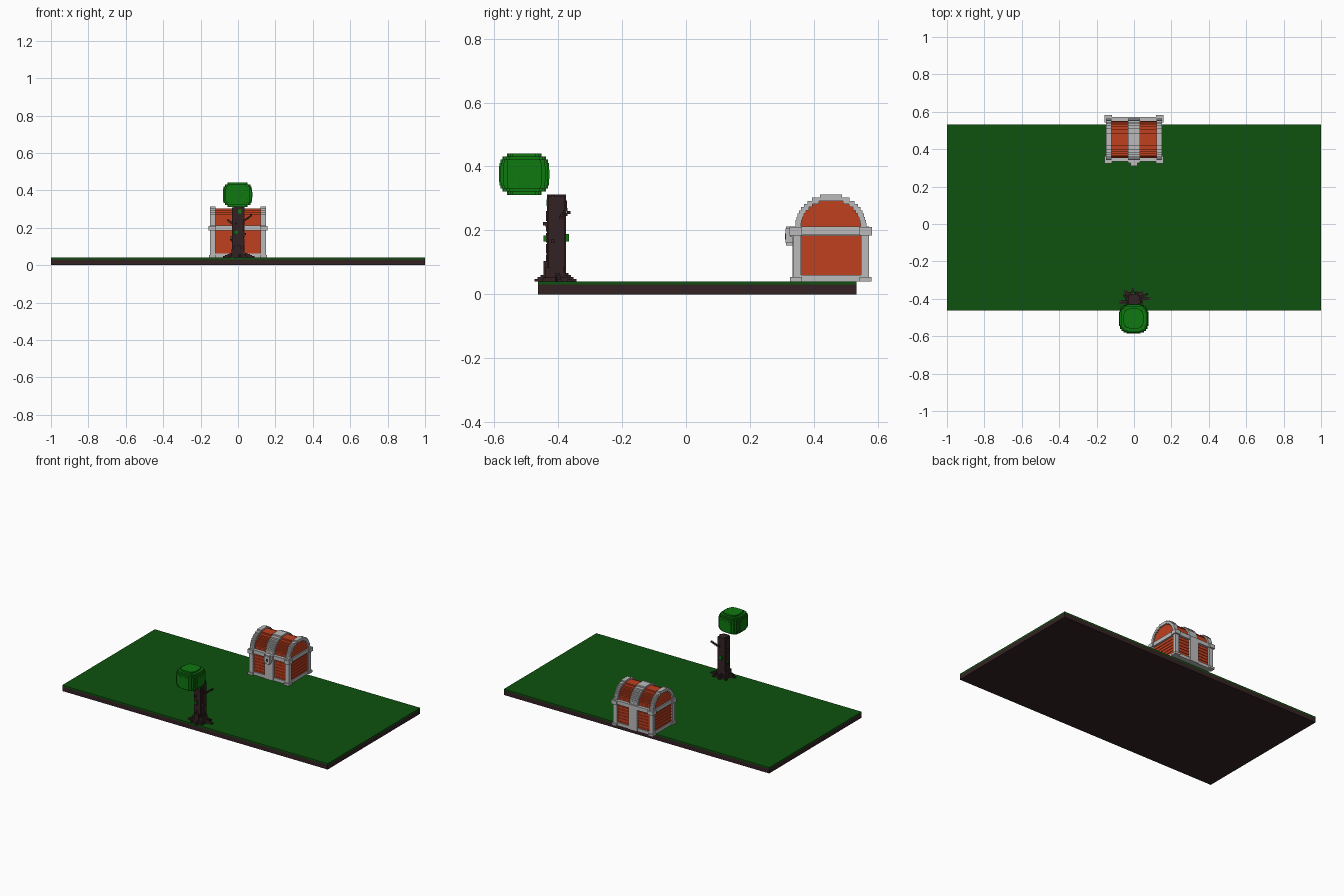
import bpy, bmesh, math, random
from mathutils import Vector

if "Cube" in bpy.data.objects:
    bpy.data.objects.remove(bpy.data.objects["Cube"])
random.seed(4)


def material(name, rgb):
    m = bpy.data.materials.new(name)
    m.use_nodes = True
    m.diffuse_color = (*rgb, 1)
    m.node_tree.nodes["Principled BSDF"].inputs["Base Color"].default_value = (*rgb, 1)
    return m


GRASS = material("dark grass green", (0.0044, 0.085, 0.0046))
LEAF = material("leaf green", (0.0046, 0.19, 0.0052))
BARK = material("dark brown", (0.034, 0.0155, 0.017))
WOOD = material("orange wood", (0.53, 0.05, 0.0135))
METAL = material("pale metal", (0.5, 0.5, 0.5))


def blocks(name, mat, boxes):
    """One flat-shaded object made of boxes (x0, x1, y0, y1, z0, z1)."""
    bm = bmesh.new()
    for x0, x1, y0, y1, z0, z1 in boxes:
        verts = bmesh.ops.create_cube(bm, size=1)["verts"]
        for v in verts:
            v.co = Vector(((x0 + x1) / 2 + v.co.x * (x1 - x0),
                           (y0 + y1) / 2 + v.co.y * (y1 - y0),
                           (z0 + z1) / 2 + v.co.z * (z1 - z0)))
    me = bpy.data.meshes.new(name)
    bm.to_mesh(me)
    bm.free()
    me.materials.append(mat)
    ob = bpy.data.objects.new(name, me)
    bpy.context.collection.objects.link(ob)
    return ob


# Ground slab
blocks("soil", BARK, [(-1, 1, -0.463, 0.533, 0, 0.03)])
blocks("grass", GRASS, [(-1, 1, -0.463, 0.533, 0.03, 0.04)])

# Chest measures
CY, FLOOR, RIM0, RIM1, STEP = 0.453, 0.04, 0.184, 0.2125, 0.01


def half_width(i, w, h):
    """Half depth of lid layer i, or None above the arch."""
    t = (i + 0.5) * STEP / h
    return w * math.sqrt(1 - t * t) if t < 1 else None


def arch(x0, x1, w, h, wall=0):
    """Stepped arch; with a wall thickness it is an open ring."""
    out = []
    for i in range(round(h / STEP)):
        o = half_width(i, w, h)
        n = half_width(i, w - wall, h - wall) if wall else None
        z = RIM1 + i * STEP
        if n:
            out += [(x0, x1, CY - o, CY - n, z, z + STEP),
                    (x0, x1, CY + n, CY + o, z, z + STEP)]
        else:
            out.append((x0, x1, CY - o, CY + o, z, z + STEP))
    return out


# Planked chest body: alternate boards stand slightly proud
boards, n = [], 14
for i in range(n):
    d = 0.003 * (i % 2)
    h = (RIM0 - FLOOR) / n
    boards.append((-0.142 + d, 0.142 - d, CY - 0.108 + d, CY + 0.108 - d,
                   FLOOR + i * h, FLOOR + (i + 1) * h))
blocks("chest_body_planks", WOOD, boards)
blocks("chest_lid_planks", WOOD, arch(-0.142, 0.142, 0.099, 0.09))

# Lid straps
blocks("lid_centre_strap", METAL, arch(-0.032, 0.032, 0.111, 0.10))
for side, s in (("left", 1), ("right", -1)):
    a, b = sorted((s * 0.12, s * 0.15))
    blocks(side + "_lid_strap", METAL, arch(a, b, 0.111, 0.10, 0.018))

# Corner posts, feet and rim corners
posts, feet, caps = [], [], []
for sx in (-1, 1):
    for sy in (-1, 1):
        def corner(x0, x1, y0, y1, z0, z1):
            xs, ys = sorted((sx * x0, sx * x1)), sorted((CY + sy * y0, CY + sy * y1))
            return (*xs, *ys, z0, z1)
        posts.append(corner(0.12, 0.15, 0.094, 0.119, FLOOR, RIM0))
        feet.append(corner(0.118, 0.156, 0.09, 0.127, FLOOR, 0.054))
        caps.append(corner(0.118, 0.157, 0.09, 0.129, RIM0, RIM1 - 0.002))
blocks("corner_posts", METAL, posts)
blocks("chest_feet", METAL, feet)
blocks("rim_corners", METAL, caps)

# Rim, base band and the upright straps on front and back
blocks("chest_rim", METAL, [(-0.15, 0.15, CY - 0.119, CY + 0.119, RIM0 + 0.002, RIM1)])
blocks("chest_base", METAL, [(-0.147, 0.147, CY - 0.115, CY + 0.115, FLOOR, 0.061)])
blocks("upright_straps", METAL, [(-0.032, 0.032, CY - 0.12, CY + 0.12, FLOOR, RIM1)])

# Lock
blocks("lock", METAL, [(-0.02, 0.02, 0.311, 0.334, 0.16, 0.206),
                       (-0.014, 0.014, 0.313, 0.334, 0.153, 0.2125),
                       (-0.032, 0.032, 0.325, 0.334, 0.18, 0.2125)])
blocks("keyhole", BARK, [(-0.004, 0.004, 0.309, 0.312, 0.172, 0.19)])

# Trunk with rounded corners and a few raised bark ridges
TY = -0.405
trunk = [(-0.032, 0.032, TY - 0.02, TY + 0.02, 0.04, 0.305),
         (-0.022, 0.022, TY - 0.03, TY + 0.03, 0.04, 0.312),
         (-0.028, 0.028, TY - 0.026, TY + 0.026, 0.04, 0.308),
         (-0.036, 0.036, TY - 0.034, TY + 0.024, 0.04, 0.085),
         (-0.02, 0.014, TY - 0.041, TY, 0.04, 0.105)]
for i in range(14):
    z, t, sgn = 0.06 + i * 0.017, random.uniform(-0.018, 0.012), random.choice((-1, 1))
    if i % 2:
        trunk.append((*sorted((0, sgn * 0.035)), TY + t, TY + t + 0.009, z, z + 0.03))
    else:
        trunk.append((t, t + 0.009, *sorted((TY, TY + sgn * 0.033)), z, z + 0.03))
blocks("trunk", BARK, trunk)

# Roots spreading in steps
roots = [(-0.046, 0.046, TY - 0.042, TY + 0.042, 0.04, 0.052)]
for dx, dy, reach in ((1, 0.1, 0.08), (-1, -0.2, 0.072), (0.2, -1, 0.062), (-0.15, 1, 0.055),
                      (0.75, 0.7, 0.06), (-0.75, 0.7, 0.065), (-0.6, -0.8, 0.055), (0.7, -0.7, 0.055)):
    for k in range(4):
        r = reach * (0.55 + 0.15 * k)
        x, y = dx * r, TY + dy * r
        roots.append((x - 0.007, x + 0.007, y - 0.007, y + 0.007, 0.04, 0.066 - 0.006 * k))
blocks("roots", BARK, roots)

# Stepped twigs: start, horizontal direction, length in blocks
twigs = []
for x, y, z, dx, dy, count in ((0.03, TY + 0.01, 0.235, 1, 0.5, 6), (-0.03, TY + 0.01, 0.222, -1, 0.5, 4),
                               (0.01, TY + 0.03, 0.25, 0.3, 1, 2), (-0.01, TY - 0.03, 0.215, 0, -1, 2),
                               (-0.03, TY, 0.13, -1, 0.2, 2), (0.03, TY - 0.01, 0.16, 1, -0.2, 2)):
    for k in range(count):
        px, py, pz = x + dx * k * 0.008, y + dy * k * 0.008, z + k * 0.006
        twigs.append((px - 0.005, px + 0.005, py - 0.005, py + 0.005, pz - 0.005, pz + 0.005))
blocks("twigs", BARK, twigs)

# Small leaf tufts on the trunk
tufts = [(0.0, TY + 0.031, 0.177, 0.012), (-0.012, TY - 0.033, 0.175, 0.009),
         (0.01, TY - 0.024, 0.287, 0.01), (-0.032, TY + 0.008, 0.15, 0.007)]
blocks("leaf_tufts", LEAF, [(x - r, x + r, y - 0.008, y + 0.008, z - r, z + r) for x, y, z, r in tufts])

# Crown: rounded block built from stepped rows
crown, rows = [], 13
RX, RY, RZ = 0.08, 0.08, 0.065
cx, cy, cz = -0.002, -0.506, 0.376
for i in range(rows):
    t = (i + 0.5) / rows * 2 - 1
    z0, z1 = cz - RZ + i * 2 * RZ / rows, cz - RZ + (i + 1) * 2 * RZ / rows
    s = (1 - abs(t) ** 3.6) ** (1 / 3.6)
    for j in range(5):
        a = (j + 1) * math.pi / 12
        wx = RX * s * math.cos(a) ** 0.55
        wy = RY * s * math.sin(a) ** 0.55
        crown.append((cx - wx, cx + wx, cy - wy, cy + wy, z0, z1))
blocks("leaf_crown", LEAF, crown)
